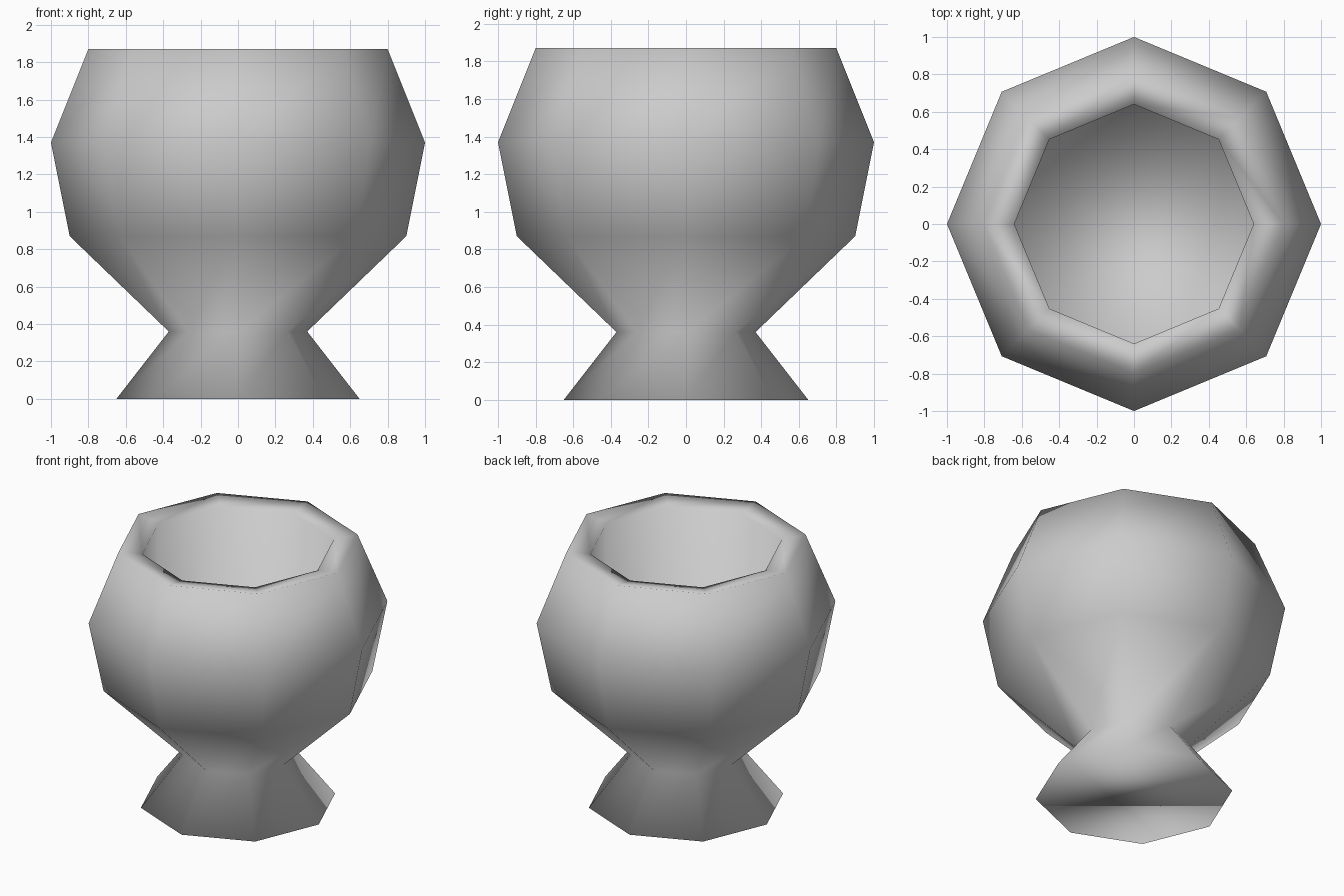
import bpy
import bmesh
from math import cos, sin, tau

cube = bpy.data.objects.get("Cube")
if cube:
    bpy.data.objects.remove(cube)

SIDES = 8


def make_material(name, color):
    mat = bpy.data.materials.new(name)
    mat.use_nodes = True
    mat.diffuse_color = color
    mat.node_tree.nodes["Principled BSDF"].inputs["Base Color"].default_value = color
    return mat


def lathe(name, profile, mat):
    """Turn a (radius, height) profile about z and cap both ends."""
    bm = bmesh.new()
    rings = []
    for r, z in profile:
        rings.append([bm.verts.new((r * cos(tau * i / SIDES), r * sin(tau * i / SIDES), z))
                      for i in range(SIDES)])
    for low, high in zip(rings, rings[1:]):
        for i in range(SIDES):
            j = (i + 1) % SIDES
            bm.faces.new((low[i], low[j], high[j], high[i]))
    bm.faces.new(rings[0][::-1])
    bm.faces.new(rings[-1])
    bmesh.ops.recalc_face_normals(bm, faces=bm.faces)
    for face in bm.faces:
        face.smooth = True
    mesh = bpy.data.meshes.new(name)
    bm.to_mesh(mesh)
    bm.free()
    mesh.materials.append(mat)
    obj = bpy.data.objects.new(name, mesh)
    bpy.context.collection.objects.link(obj)
    return obj


grey = make_material("plain grey", (0.6, 0.6, 0.6, 1))

# Flat underside, flared foot, neck and outer bowl
outside = [(0.65, 0), (0.37, 0.36), (0.9, 0.87), (1, 1.37), (0.8, 1.87)]
# Slightly dished rim, then a straight-sided hollow with a flat floor
inside = [(0.64, 1.845), (0.64, 0.92)]

lathe("goblet", outside + inside, grey)
